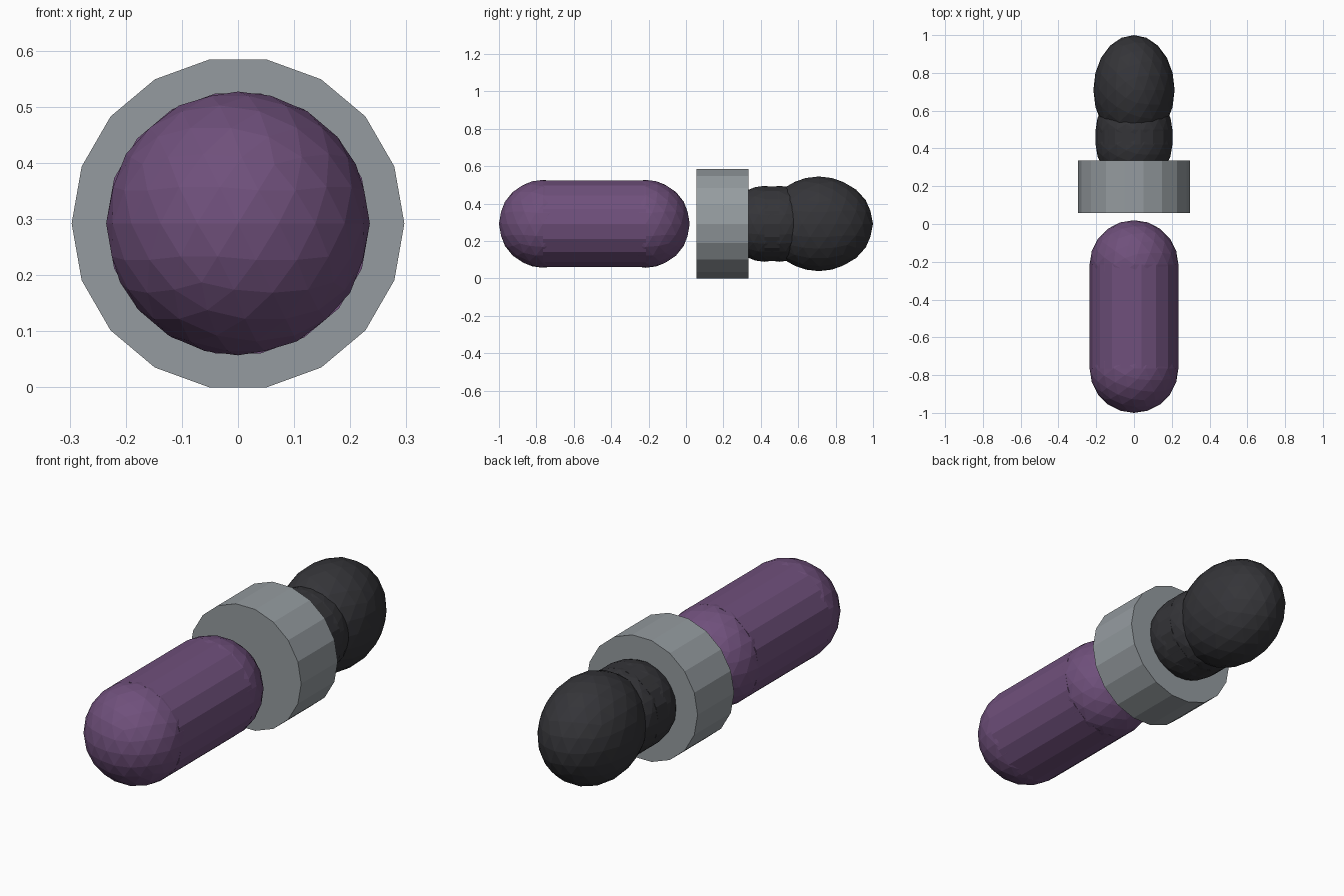
import bpy
from math import pi

if "Cube" in bpy.data.objects:
    bpy.data.objects.remove(bpy.data.objects["Cube"])

CZ = 0.292  # height of the shared axis


def colour(name, rgb):
    m = bpy.data.materials.new(name)
    m.diffuse_color = (*rgb, 1)
    m.use_nodes = True
    m.node_tree.nodes["Principled BSDF"].inputs["Base Color"].default_value = m.diffuse_color
    return m


purple = colour("purple", (0.16, 0.08, 0.20))
black = colour("black", (0.035, 0.035, 0.04))
grey = colour("grey", (0.30, 0.33, 0.35))


def finish(name, mat):
    ob = bpy.context.object
    ob.name = name
    ob.data.materials.append(mat)
    return ob


def drum(name, y0, y1, r, mat, sides=18):
    # cylinder along y with a corner on the x axis
    bpy.ops.mesh.primitive_cylinder_add(vertices=sides, radius=r, depth=y1 - y0,
                                        location=(0, (y0 + y1) / 2, CZ),
                                        rotation=(pi / 2, pi / 2, 0))
    ob = finish(name, mat)
    bpy.ops.object.transform_apply(location=False, rotation=True, scale=True)
    return ob


def ball(name, y, radii, mat):
    bpy.ops.mesh.primitive_ico_sphere_add(subdivisions=3, radius=1, location=(0, y, CZ))
    ob = finish(name, mat)
    ob.scale = radii
    return ob


def capsule(name, y0, y1, r, mat):
    drum(name + "_body", y0, y1, r, mat)
    ball(name + "_front_end", y0, (r, r, r), mat)
    ball(name + "_back_end", y1, (r, r, r), mat)


# long purple grip
capsule("grip", -0.765, -0.215, 0.235, purple)
# grey collar
drum("collar", 0.057, 0.335, 0.2965, grey)
# short black neck
capsule("neck", 0.42, 0.50, 0.203, black)
# black egg-shaped head
ball("head", 0.71, (0.215, 0.29, 0.253), black)
